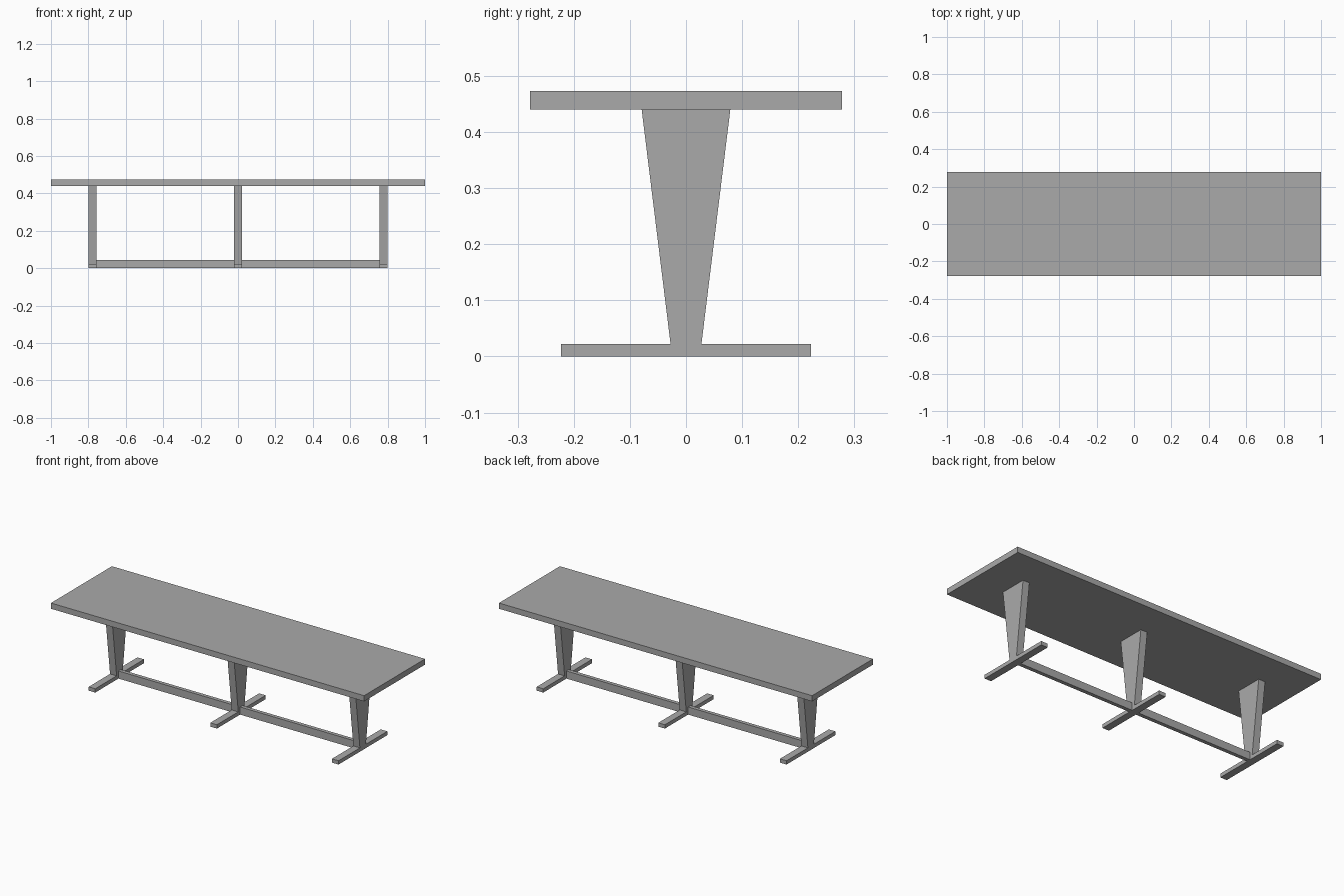
import bpy
import bmesh

cube = bpy.data.objects.get("Cube")
if cube:
    bpy.data.objects.remove(cube, do_unlink=True)

grey = bpy.data.materials.new("plain_grey")
grey.use_nodes = True
colour = (0.4, 0.4, 0.4, 1)
grey.diffuse_color = colour
grey.node_tree.nodes["Principled BSDF"].inputs["Base Color"].default_value = colour


def block(name, x, size_x, bottom_y, top_y, z0, z1):
    """Box whose depth can taper from bottom_y to top_y."""
    bm = bmesh.new()
    bmesh.ops.create_cube(bm, size=1)
    for v in bm.verts:
        upper = v.co.z > 0
        v.co.x = x + v.co.x * size_x
        v.co.y *= top_y if upper else bottom_y
        v.co.z = z1 if upper else z0
    mesh = bpy.data.meshes.new(name)
    bm.to_mesh(mesh)
    bm.free()
    mesh.materials.append(grey)
    obj = bpy.data.objects.new(name, mesh)
    bpy.context.collection.objects.link(obj)
    return obj


FOOT_TOP = 0.022
TOP_UNDERSIDE = 0.44
LEG_WIDTH = 0.042
LEG_X = 0.777

# Table top
block("table_top", 0, 2, 0.556, 0.556, TOP_UNDERSIDE, 0.473)

# Three tapered legs on flat feet
for side, x in (("right", -LEG_X), ("middle", 0), ("left", LEG_X)):
    block(side + "_foot", x, LEG_WIDTH, 0.445, 0.445, 0, FOOT_TOP)
    block(side + "_leg", x, LEG_WIDTH, 0.055, 0.158, FOOT_TOP, TOP_UNDERSIDE)

# Low stretchers between the legs
span = LEG_X - LEG_WIDTH
for side, sign in (("right", -1), ("left", 1)):
    block(side + "_stretcher", sign * LEG_X / 2, span, 0.022, 0.022, 0, 0.044)
